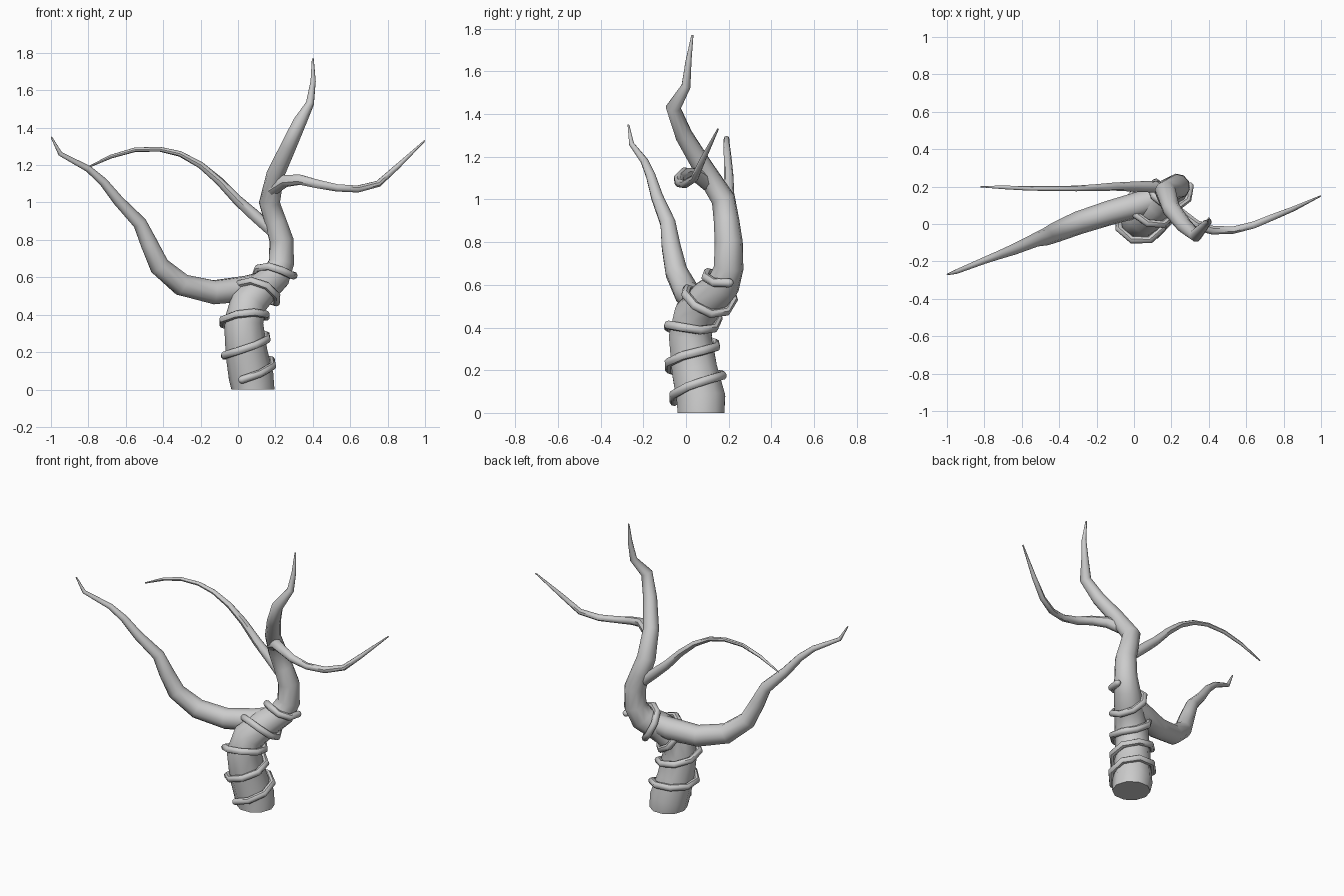
import bpy
import bmesh
from math import cos, sin, pi
from mathutils import Vector

if "Cube" in bpy.data.objects:
    bpy.data.objects.remove(bpy.data.objects["Cube"])

grey = bpy.data.materials.new("plain grey bark")
grey.use_nodes = True
grey.diffuse_color = (0.6, 0.6, 0.6, 1)
grey.node_tree.nodes["Principled BSDF"].inputs["Base Color"].default_value = (0.6, 0.6, 0.6, 1)


def frames(points, flat_start):
    """Tangent and two side directions at each point, carried along without twist."""
    result, side = [], Vector((1, 0, 0))
    for i, p in enumerate(points):
        before = (p - points[i - 1]).normalized() if i else Vector()
        after = (points[i + 1] - p).normalized() if i < len(points) - 1 else Vector()
        tangent = (before + after).normalized()
        if i == 0 and flat_start:
            tangent = Vector((0, 0, 1))
        side = side - tangent * side.dot(tangent)
        if side.length < 0.05:
            side = tangent.orthogonal()
        side.normalize()
        result.append((tangent, side, tangent.cross(side)))
    return result


def tube(name, path, sides, flat_start=False):
    """Tapering limb through (x, y, z, radius) stations."""
    points = [Vector(s[:3]) for s in path]
    bm = bmesh.new()
    rings = []
    for p, s, (t, u, v) in zip(points, path, frames(points, flat_start)):
        angles = [2 * pi * k / sides for k in range(sides)]
        rings.append([bm.verts.new(p + (u * cos(a) + v * sin(a)) * s[3]) for a in angles])
    for low, high in zip(rings, rings[1:]):
        for k in range(sides):
            n = (k + 1) % sides
            bm.faces.new((low[k], low[n], high[n], high[k]))
    bm.faces.new(rings[0][::-1])
    bm.faces.new(rings[-1])
    mesh = bpy.data.meshes.new(name)
    bm.to_mesh(mesh)
    bm.free()
    mesh.materials.append(grey)
    obj = bpy.data.objects.new(name, mesh)
    bpy.context.collection.objects.link(obj)
    bpy.ops.object.select_all(action="DESELECT")
    obj.select_set(True)
    bpy.context.view_layer.objects.active = obj
    bpy.ops.object.shade_smooth_by_angle(angle=pi / 4)
    return obj


# Trunk, bending twice and rising to a thin top
trunk = [
    (.08, .07, 0, .115), (.07, .07, .07, .12), (.045, .04, .2, .112),
    (.03, .02, .36, .105), (.055, .04, .46, .1), (.13, .11, .54, .09),
    (.2, .175, .6, .08), (.232, .2, .68, .07), (.232, .2, .8, .066),
    (.2, .19, .9, .06), (.168, .175, 1, .057), (.2, .08, 1.15, .048),
    (.27, -.01, 1.3, .042), (.33, -.06, 1.43, .036), (.385, 0, 1.53, .022),
    (.402, .012, 1.65, .014), (.4, .03, 1.77, .005),
]
tube("trunk", trunk, 10, flat_start=True)

# Heavy low branch
tube("low_branch", [
    (.17, .15, .58, .06), (.05, .11, .54, .07), (-.13, .06, .52, .066),
    (-.3, .005, .56, .062), (-.42, -.045, .66, .054), (-.475, -.07, .78, .046),
    (-.525, -.085, .89, .037), (-.64, -.135, 1.01, .029), (-.72, -.165, 1.11, .023),
    (-.8, -.195, 1.18, .018), (-.95, -.255, 1.26, .012), (-.998, -.27, 1.35, .004),
], 10)

# Thin arching branch at the back
tube("arching_branch", [
    (.2, .19, .83, .03), (.09, .2, .93, .031), (0, .2, 1.01, .027),
    (-.1, .2, 1.115, .022), (-.2, .195, 1.2, .018), (-.31, .19, 1.26, .015),
    (-.42, .19, 1.285, .013), (-.55, .19, 1.282, .012), (-.68, .195, 1.245, .01),
    (-.82, .2, 1.18, .004),
], 8)

# Thin branch sweeping to the left side
tube("sweeping_branch", [
    (.18, .11, 1.07, .036), (.25, .05, 1.115, .034), (.33, -.005, 1.122, .029),
    (.42, -.033, 1.1, .025), (.53, -.033, 1.078, .021), (.64, -.005, 1.072, .02),
    (.75, .04, 1.1, .018), (.85, .08, 1.19, .014), (.998, .15, 1.33, .004),
], 8)

# Vine wound around the lower trunk
core = [Vector(s[:3]) for s in trunk]
core_frames = frames(core, True)


def trunk_at(distance):
    """Centre, side directions and radius at a distance along the trunk."""
    for i in range(len(core) - 1):
        length = (core[i + 1] - core[i]).length
        if distance <= length:
            f = distance / length
            u, v = (core_frames[i][k].lerp(core_frames[i + 1][k], f).normalized() for k in (1, 2))
            return core[i].lerp(core[i + 1], f), u, v, trunk[i][3] * (1 - f) + trunk[i + 1][3] * f
        distance -= length


per_turn, turns, pitch, thick = 8, 4.4, .158, .021
vine = []
for k in range(int(per_turn * turns) + 1):
    turn = k / per_turn
    centre, u, v, r = trunk_at(.075 + pitch * turn)
    a = 2 * pi * turn - pi * .62
    spot = centre + (u * cos(a) + v * sin(a)) * (r + .016)
    vine.append((*spot, thick))


def rounded_end(end, inner):
    """Two short shrinking stations past the end of the vine."""
    e = Vector(end[:3])
    out = (e - Vector(inner[:3])).normalized()
    return [(*(e + out * .012), thick * .75), (*(e + out * .018), thick * .3)]


start = rounded_end(vine[0], vine[1])[::-1]
finish = rounded_end(vine[-1], vine[-2])
tube("vine", start + vine + finish, 8)
